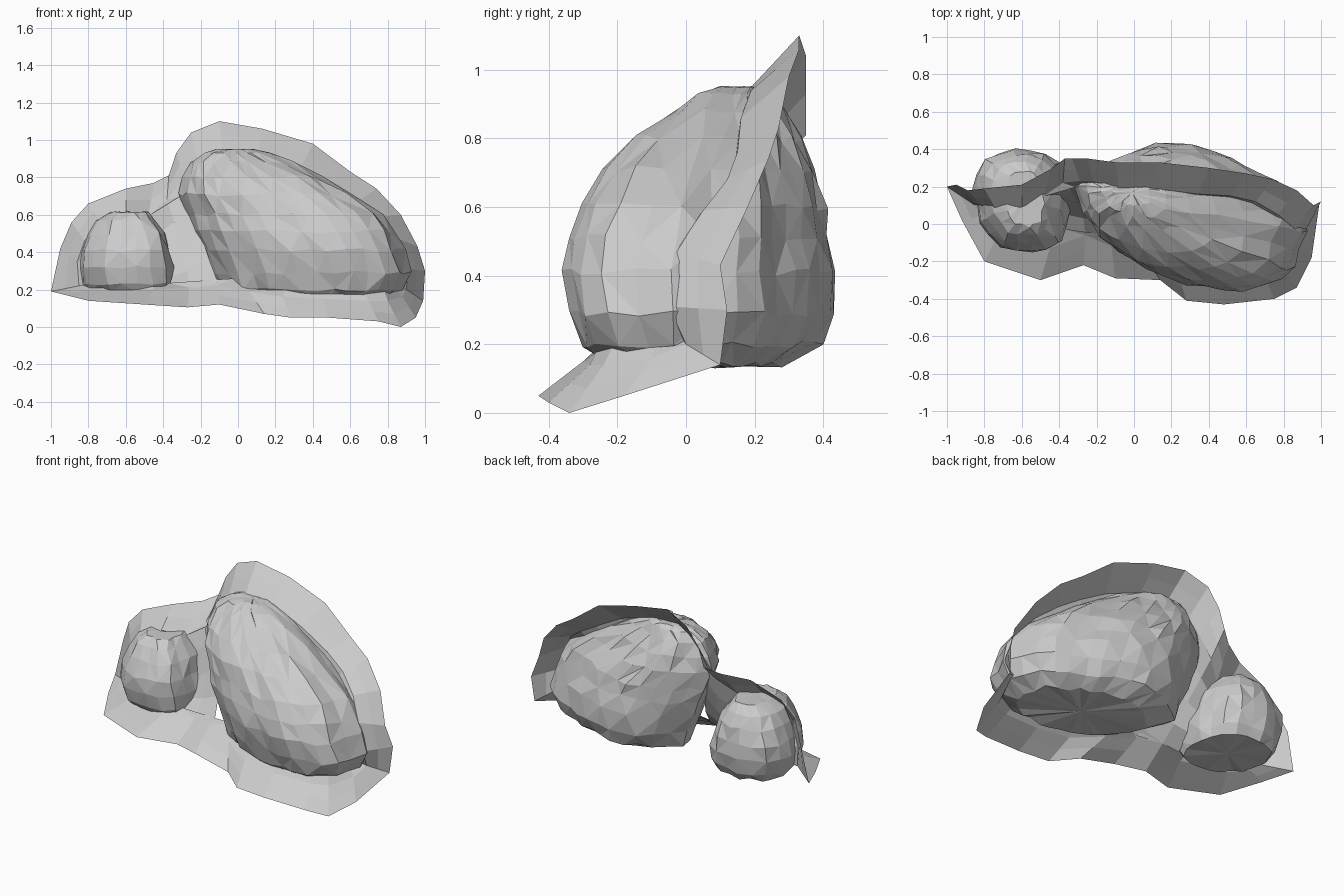
import bpy, math, random
from mathutils import Vector
random.seed(4)


def make(name, verts, faces):
    me = bpy.data.meshes.new(name)
    me.from_pydata([tuple(v) for v in verts], [], faces)
    me.update()
    ob = bpy.data.objects.new(name, me)
    bpy.context.collection.objects.link(ob)
    return ob


def resample(points, n):
    """n points evenly spread along a closed outline"""
    pts = [Vector(p) for p in points]
    pts.append(pts[0])
    seg = [(b - a).length for a, b in zip(pts, pts[1:])]
    total, out = sum(seg), []
    for k in range(n):
        d, i = total * k / n, 0
        while d > seg[i]:
            d -= seg[i]
            i += 1
        out.append(pts[i].lerp(pts[i + 1], d / seg[i]))
    return out


def rock(name, plan, levels, n, jitter):
    """Faceted boulder: plan outline fitted to the x and y extents of each level"""
    ring = resample(plan, n)
    xs, ys = [p.x for p in ring], [p.y for p in ring]
    x0, x1, y0, y1 = min(xs), max(xs), min(ys), max(ys)
    verts, faces = [], []
    for k, (z, xa, xb, ya, yb) in enumerate(levels):
        jz = jitter * (0.3 if k > len(levels) - 3 else 1)
        for p in ring:
            u, v = (p.x - x0) / (x1 - x0), (p.y - y0) / (y1 - y0)
            j = [random.uniform(-a, a) for a in (jitter, jitter, jz)]
            verts.append((xa + u * (xb - xa) + j[0], ya + v * (yb - ya) + j[1], z + j[2]))
    for k in range(len(levels) - 1):
        for i in range(n):
            a, b = k * n + i, k * n + (i + 1) % n
            c, d = b + n, a + n
            faces += [(a, b, c), (a, c, d)] if (i + k) % 2 else [(a, b, d), (b, c, d)]
    # caps
    for k, flip in ((0, True), (len(levels) - 1, False)):
        centre = sum((Vector(v) for v in verts[k * n:k * n + n]), Vector()) / n
        verts.append(tuple(centre))
        c = len(verts) - 1
        for i in range(n):
            a, b = k * n + i, k * n + (i + 1) % n
            faces.append((b, a, c) if flip else (a, b, c))
    return make(name, verts, faces)


# Large boulder
large = rock("large_boulder",
     [(0.93, -0.04), (0.82, 0.19), (0.65, 0.27), (0.5, 0.34), (0.3, 0.41), (0.12, 0.44),
      (-0.02, 0.41), (-0.18, 0.33), (-0.32, 0.2), (-0.25, 0.03), (-0.12, -0.15), (0.08, -0.28),
      (0.3, -0.34), (0.58, -0.36), (0.77, -0.32), (0.86, -0.24)],
     [(0.14, 0.02, 0.78, -0.24, 0.28), (0.20, -0.12, 0.88, -0.31, 0.39), (0.29, -0.16, 0.92, -0.34, 0.43),
      (0.41, -0.21, 0.89, -0.355, 0.435), (0.51, -0.25, 0.84, -0.34, 0.42), (0.60, -0.27, 0.77, -0.30, 0.405),
      (0.71, -0.31, 0.62, -0.24, 0.37), (0.80, -0.29, 0.46, -0.15, 0.33), (0.88, -0.26, 0.31, -0.03, 0.29),
      (0.93, -0.17, 0.18, 0.04, 0.26), (0.95, -0.11, 0.09, 0.10, 0.24)],
     30, 0.011)

# Small boulder
small = rock("small_boulder",
     [(-0.34, 0.16), (-0.39, 0.31), (-0.5, 0.39), (-0.65, 0.4), (-0.79, 0.37), (-0.85, 0.26),
      (-0.87, 0.18), (-0.83, 0.0), (-0.72, -0.12), (-0.5, -0.15), (-0.37, -0.08)],
     [(0.18, -0.80, -0.36, -0.09, 0.35), (0.23, -0.84, -0.34, -0.13, 0.38), (0.32, -0.86, -0.34, -0.15, 0.40),
      (0.41, -0.85, -0.36, -0.145, 0.395), (0.50, -0.81, -0.39, -0.11, 0.37), (0.57, -0.77, -0.44, -0.06, 0.33),
      (0.615, -0.69, -0.48, -0.01, 0.28)],
     20, 0.009)

# Skirt ribbon: closed outer rim, leaning back over the top, then along the front foot
outer = [(-1, .2, .19), (-.95, .21, .42), (-.89, .18, .56), (-.8, .19, .66), (-.6, .21, .74), (-.45, .29, .77),
         (-.37, .35, .81), (-.33, .35, .93), (-.25, .35, 1.04), (-.1, .33, 1.1), (.13, .33, 1.06),
         (.4, .3, .98), (.6, .27, .83), (.74, .24, .74), (.87, .18, .6), (.96, .1, .43), (1, .12, .3),
         (.99, .1, .14), (.95, -.18, .05), (.87, -.34, 0), (.75, -.40, .03), (.48, -.43, .05),
         (.28, -.41, .05), (.14, -.30, .07), (-.1, -.29, .12), (-.27, -.22, .105), (-.5, -.3, .12),
         (-.8, -.2, .14), (-.92, .02, .17)]
# matching inner rim, close to the boulders
inner = [(-.85, .1, .22), (-.86, .11, .35), (-.82, .1, .46), (-.74, .08, .57), (-.6, .09, .62), (-.48, .15, .59),
         (-.38, .22, .68), (-.29, .23, .8), (-.22, .23, .9), (-.08, .19, .95), (.11, .19, .94),
         (.34, .16, .86), (.52, .15, .76), (.65, .12, .68), (.77, .05, .59), (.86, -.03, .47), (.91, -.05, .31),
         (.9, .0, .2), (.88, -.1, .16), (.8, -.24, .14), (.7, -.28, .14), (.46, -.3, .15),
         (.24, -.28, .16), (.06, -.18, .19), (-.12, -.12, .22), (-.26, -.06, .21), (-.45, -.13, .2),
         (-.73, -.06, .2), (-.82, .04, .2)]


def nearest(p):
    """closest point on either boulder"""
    hits = [ob.closest_point_on_mesh(p)[1] for ob in (large, small)]
    return min(hits, key=lambda h: (h - p).length)


bpy.context.view_layer.update()
n = len(outer)
verts, faces = [], []
for o, i in zip(outer, inner):
    o, i = Vector(o), Vector(i)
    verts += [o, o.lerp(i, 0.5), i, nearest(i)]
for k in range(n):
    a, b = 4 * k, 4 * ((k + 1) % n)
    for s in range(3):
        faces.append((b + s, a + s, a + s + 1, b + s + 1))
make("skirt_ribbon", verts, faces)

# Sloping web that closes the gap between the boulders
left = [(-.48, .15, .59), (-.43, .15, .5), (-.38, .12, .37), (-.36, .05, .27), (-.38, -.06, .2)]
mid = [(-.38, .22, .68), (-.34, .18, .56), (-.30, .11, .42), (-.27, .03, .3), (-.26, -.06, .21)]
right = [(-.26, .23, .83), (-.24, .18, .66), (-.2, .1, .5), (-.15, .02, .35), (-.1, -.1, .22)]
make("gap_web", left + mid + right,
     [(5 * c + r, 5 * c + r + 1, 5 * c + r + 6, 5 * c + r + 5) for c in range(2) for r in range(4)])
